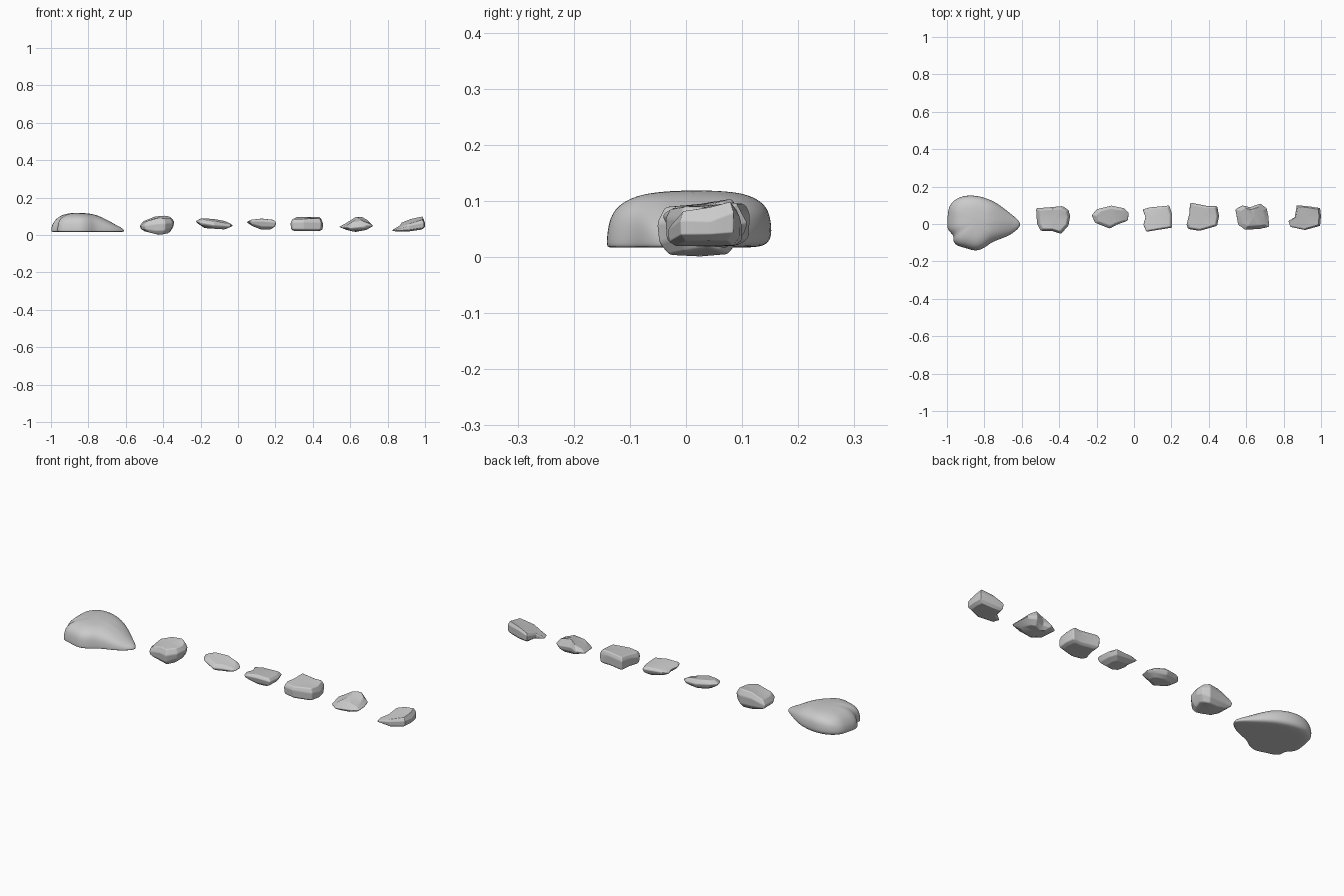
import bpy, bmesh

if "Cube" in bpy.data.objects:
    bpy.data.objects.remove(bpy.data.objects["Cube"])


def lookup(profile, x):
    """Piecewise-linear height of a profile at x."""
    if x <= profile[0][0]:
        return profile[0][1]
    for (x0, z0), (x1, z1) in zip(profile, profile[1:]):
        if x <= x1:
            return z0 + (z1 - z0) * (x - x0) / (x1 - x0)
    return profile[-1][1]


def loft(name, rings, bottom, top):
    """Closed skin over stacked rings, with a fan at either end."""
    bm = bmesh.new()
    rows = [[bm.verts.new([c / 100 for c in p]) for p in r] for r in rings]
    n = len(rows[0])
    for a, b in zip(rows, rows[1:]):
        for i in range(n):
            j = (i + 1) % n
            bm.faces.new((a[i], a[j], b[j], b[i]))
    for row, tip in ((rows[0], bottom), (rows[-1], top)):
        v = bm.verts.new([c / 100 for c in tip])
        for i in range(n):
            bm.faces.new((row[i], row[(i + 1) % n], v))
    bmesh.ops.recalc_face_normals(bm, faces=bm.faces)
    me = bpy.data.meshes.new(name)
    bm.to_mesh(me)
    bm.free()
    for p in me.polygons:
        p.use_smooth = True
    ob = bpy.data.objects.new(name, me)
    bpy.context.collection.objects.link(ob)
    return ob


def small_rock(name, plan, top, bot, tilt=0.0, sides=None):
    """Chipped stone: plan outline, front top/bottom profiles, top tilt in y."""
    sides = sides or [(0.72, -1), (0.95, -0.55), (1, 0.35), (0.82, 1)]
    cx = sum(p[0] for p in plan) / len(plan)
    cy = sum(p[1] for p in plan) / len(plan)
    edge = (max if tilt > 0 else min)(p[1] for p in plan)

    def place(x, y, s):
        hi, lo = lookup(top, x), lookup(bot, x)
        hi -= min(abs(tilt * (y - edge)), (hi - lo) * 0.7)
        return x, y, (hi + lo) / 2 + s * (hi - lo) / 2

    rings = [[place(cx + r * (x - cx), cy + r * (y - cy), s) for x, y in plan]
             for r, s in sides]
    ob = loft(name, rings, place(cx, cy, -1), place(cx, cy, 1))
    bev = ob.modifiers.new("worn_edges", 'BEVEL')
    bev.width = 0.006
    bev.segments = 2
    bev.limit_method = 'ANGLE'
    bev.angle_limit = 0.4
    bev.harden_normals = True
    return ob


# large smooth boulder with a thin tail and lobed front
plan = [(-99.5, 5.5), (-99, 9.6), (-95.7, 13.4), (-90, 15.5), (-82, 15),
        (-74, 11.8), (-68.5, 7.5), (-63, 3.2), (-60, 0), (-62.5, -3.2),
        (-67, -6.4), (-73, -8.5), (-77, -10.2), (-80, -13), (-85, -14.7),
        (-90, -12.7), (-94, -12), (-97, -9.6), (-96, -6), (-99.5, -3.7), (-100, 0)]
ridge = [(-100, 8.5), (-96, 11.3), (-88, 12), (-77, 11.3), (-71, 9),
         (-67, 7), (-63, 5), (-60, 4.5)]
cx, cy, base, k = -83, 2, 1.7, 3.3


def ring(r, zfun):
    pts = [(cx + r * (x - cx), cy + r * (y - cy)) for x, y in plan]
    return [(x, y, zfun(x, y)) for x, y in pts]


def rim(x, y):
    return base + 0.3 + max(0, y) * 0.16


def dome(r):
    g = (1 - r ** k) ** (1 / k)
    return lambda x, y: rim(x, y) + (lookup(ridge, x) - rim(x, y)) * g


rings = [ring(0.5, lambda x, y: base), ring(0.88, lambda x, y: base),
         ring(0.98, lambda x, y: base + max(0, y) * 0.08), ring(1.01, rim)]
rings += [ring(r, dome(r)) for r in (0.985, 0.93, 0.83, 0.68, 0.5, 0.28)]
boulder = loft("large_boulder", rings, (cx, cy, base), (cx, cy, 11.8))
sub = boulder.modifiers.new("smooth", 'SUBSURF')
sub.levels = sub.render_levels = 2

# row of six small chipped rocks
small_rock("rock_blocky",
           [(-52.5, 8.5), (-45, 9), (-38, 9.6), (-35, 7.5), (-34, 4.3),
            (-35, -1), (-39, -5.3), (-44, -3.7), (-50, -3.7), (-52, 0)],
           [(-53, 6), (-51, 7.5), (-47, 10), (-37, 10.7), (-34, 9)],
           [(-53, 2.5), (-48, 1.6), (-42, 0), (-37, 1), (-34, 4)], 0.12)
small_rock("rock_flat",
           [(-23, 4.8), (-20, 8), (-12, 10), (-5, 8.5), (-2.5, 6), (-3, 1.6),
            (-9, -0.5), (-13, -2.7), (-21, 0.5)],
           [(-23, 9), (-20, 9.7), (-14, 9), (-7, 8), (-2, 6)],
           [(-23, 6), (-18, 3.7), (-7, 3), (-2, 4.5)], 0.15,
           [(0.55, -1), (0.88, -0.5), (1, 0.2), (0.75, 1)])
small_rock("rock_wedge",
           [(4.3, 8), (8.5, 9), (19, 10), (20.5, 5.3), (20.5, -2), (13, -3.2),
            (6.5, -4.3), (4.8, -0.5), (6, 3.7)],
           [(4, 7.5), (10, 9), (16, 9), (21, 8)],
           [(4, 7), (6.5, 5.3), (13, 2.7), (21, 3)], -0.08,
           [(0.6, -1), (0.9, -0.4), (1, 0.5), (0.85, 1)])
small_rock("rock_square",
           [(30, 11.5), (39.5, 9.6), (44.5, 9.6), (45.5, 4.3), (44.5, -1),
            (35, -3.7), (29, -2.7), (28, -0.5), (29.5, 5.3)],
           [(27.5, 8), (29, 9.6), (44, 10), (45.5, 8)],
           [(27.5, 2.2), (45.5, 2)], 0.08,
           [(0.75, -1), (0.97, -0.7), (1, 0.5), (0.88, 1)])
small_rock("rock_peaked",
           [(54, 8), (58, 10), (62, 9), (67.5, 11), (71, 8.5), (72, 4.3),
            (72.5, -1.6), (67.5, -2.7), (59.5, -3.2), (55.5, -0.5)],
           [(54, 5.5), (59, 7.5), (61.5, 10), (65, 10.7), (70, 8.5), (72.7, 6.2)],
           [(54, 3.8), (62.5, 1.6), (68.5, 2.7), (72.7, 4.8)], 0.2,
           [(0.6, -1), (0.92, -0.5), (1, 0), (0.72, 1)])
small_rock("rock_sloped",
           [(87, 10), (92.5, 9.6), (99.5, 8.5), (100, 4.3), (99.5, -1),
            (91.5, -3.2), (83.5, -1.6), (82.5, 1.6), (86, 3.7)],
           [(82, 4), (83.5, 5), (89, 7.5), (97.5, 10.9), (99.5, 9.8), (100, 8.5)],
           [(82, 2), (92, 2), (100, 3.2)], 0.2,
           [(0.8, -1), (0.98, -0.6), (1, 0.5), (0.88, 1)])
